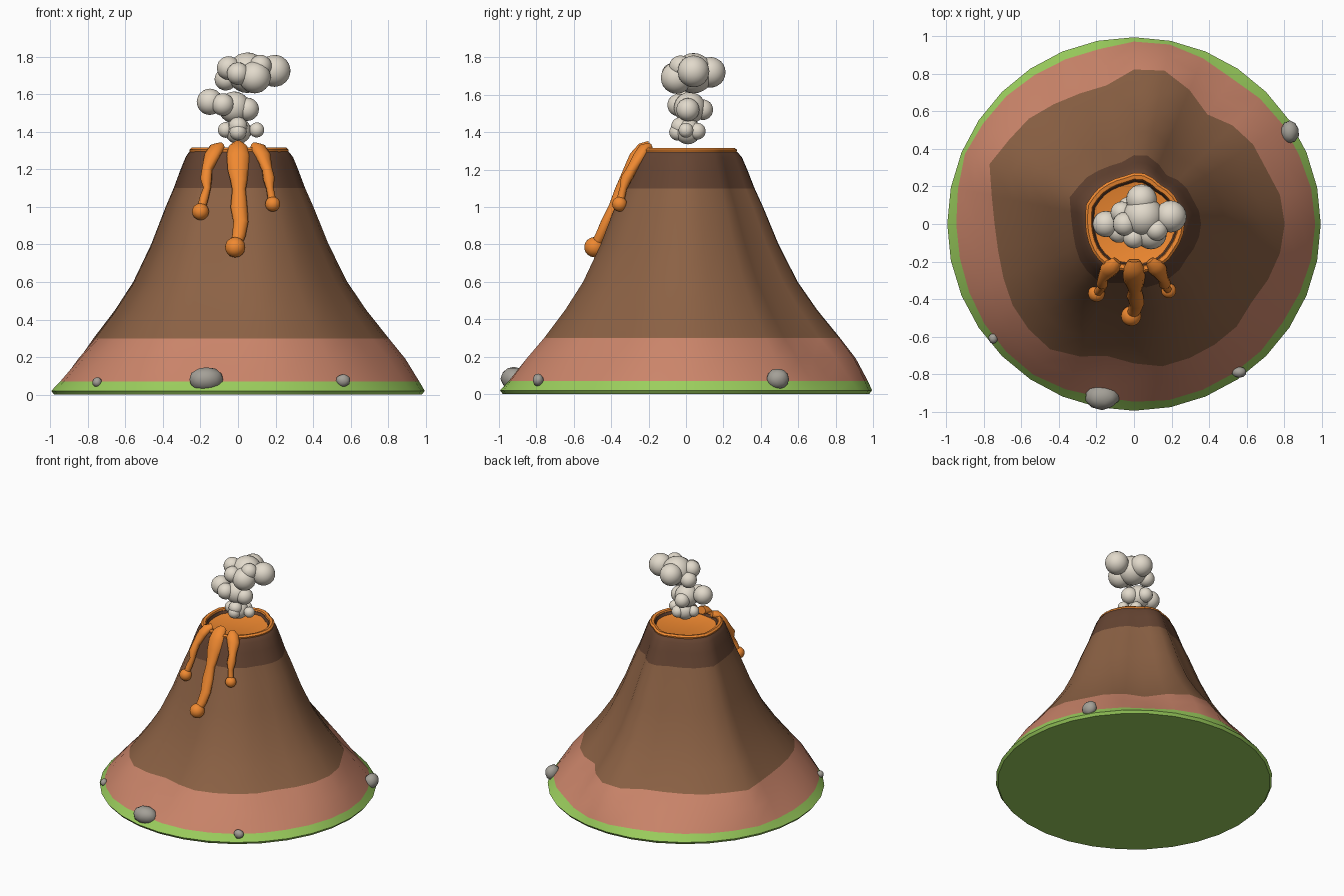
import bpy, bmesh, math, random
from mathutils import Vector

if "Cube" in bpy.data.objects:
    bpy.data.objects.remove(bpy.data.objects["Cube"])

random.seed(4)


def mat(name, r, g, b):
    m = bpy.data.materials.new(name)
    m.diffuse_color = (r, g, b, 1)
    m.use_nodes = True
    m.node_tree.nodes["Principled BSDF"].inputs["Base Color"].default_value = m.diffuse_color
    return m


GRASS = mat("grass", .33, .62, .11)
CLAY = mat("clay", .60, .235, .145)
EARTH = mat("earth", .26, .12, .058)
DARK = mat("dark_earth", .13, .058, .032)
LAVA = mat("lava", .87, .25, .03)
SMOKE = mat("smoke", .76, .70, .60)
STONE = mat("stone", .37, .35, .31)


def finish(name, bm, mats, angle=40):
    bmesh.ops.recalc_face_normals(bm, faces=bm.faces)
    me = bpy.data.meshes.new(name)
    bm.to_mesh(me)
    bm.free()
    for m in mats:
        me.materials.append(m)
    ob = bpy.data.objects.new(name, me)
    bpy.context.collection.objects.link(ob)
    bpy.context.view_layer.objects.active = ob
    ob.select_set(True)
    bpy.ops.object.shade_smooth_by_angle(angle=math.radians(angle))
    ob.select_set(False)
    return ob


# Ridge radius at z = 0.3, every 11.25 degrees from +x
RIDGES = [.80, .79, .76, .76, .74, .70, .77, .83, .82, .75, .75, .765, .79, .80, .83, .77,
          .74, .735, .75, .775, .79, .80, .76, .715, .74, .77, .77, .77, .77, .75, .77, .79]
SEG = len(RIDGES)


def lathe(bm, profile):
    """Rings from (radius, z, ridge strength, material); first and last ring get capped."""
    rings = []
    for r, z, amp, _ in profile:
        ring = []
        for i, f in enumerate(RIDGES):
            a = math.tau * i / SEG
            q = r * (1 + amp * (f / .772 - 1))
            ring.append(bm.verts.new((q * math.cos(a), q * math.sin(a), z)))
        rings.append(ring)
    for k in range(len(rings) - 1):
        for i in range(SEG):
            j = (i + 1) % SEG
            f = bm.faces.new((rings[k][i], rings[k][j], rings[k + 1][j], rings[k + 1][i]))
            f.material_index = profile[k][3]
    bm.faces.new(rings[0]).material_index = profile[0][3]
    bm.faces.new(rings[-1]).material_index = profile[-1][3]


# Mountain with colour bands
bm = bmesh.new()
lathe(bm, [(.98, 0, 0, 0), (.995, .02, 0, 0), (.957, .07, .25, 1), (.87, .19, .7, 1),
           (.775, .3, 1, 2), (.66, .45, 1, 2), (.562, .6, 1, 2), (.466, .8, 1, 2),
           (.388, 1.0, 1, 2), (.345, 1.1, 1, 3), (.31, 1.2, .9, 3), (.285, 1.265, .8, 3),
           (.268, 1.29, .6, 3), (.25, 1.305, .5, 3), (.225, 1.3, .5, 3), (.195, 1.225, .5, 3)])
finish("mountain", bm, [GRASS, CLAY, EARTH, DARK])

# Molten rim and crater pool
bm = bmesh.new()
lathe(bm, [(.24, 1.28, .5, 0), (.262, 1.29, .5, 0), (.265, 1.305, .5, 0), (.252, 1.316, .5, 0),
           (.232, 1.312, .5, 0), (.215, 1.265, .5, 0), (.2, 1.242, .5, 0)])
finish("lava_pool", bm, [LAVA])


def lava_flow(name, path, drop):
    """Flattened tube along (x, y, z, half width), ending in a round drop."""
    bm = bmesh.new()
    n, rings = 10, []
    pts = [Vector(p[:3]) for p in path]
    for k, p in enumerate(pts):
        t = (pts[min(k + 1, len(pts) - 1)] - pts[max(k - 1, 0)]).normalized()
        side = Vector((0, 0, 1)).cross(Vector((p.x, p.y, 0))).normalized()
        side = (side - t * side.dot(t)).normalized()
        out = side.cross(t)
        w = path[k][3]
        h = min(w, .03)
        rings.append([bm.verts.new(p + side * w * math.cos(math.tau * i / n)
                                   + out * h * math.sin(math.tau * i / n)) for i in range(n)])
    for a, b in zip(rings, rings[1:]):
        for i in range(n):
            j = (i + 1) % n
            bm.faces.new((a[i], a[j], b[j], b[i]))
    bm.faces.new(rings[0])
    bm.faces.new(rings[-1])
    ret = bmesh.ops.create_icosphere(bm, subdivisions=3, radius=drop)
    bmesh.ops.translate(bm, verts=ret["verts"], vec=pts[-1])
    finish(name, bm, [LAVA], 50)


# Three lava flows
lava_flow("lava_flow_centre", [(0, -.195, 1.325, .035), (0, -.235, 1.315, .054), (0, -.275, 1.27, .06),
                               (0, -.305, 1.2, .055), (.005, -.33, 1.14, .045), (.005, -.352, 1.09, .036),
                               (.005, -.385, 1.0, .045), (.015, -.425, .92, .04), (.005, -.455, .85, .036),
                               (-.015, -.49, .785, .028)], .054)
lava_flow("lava_flow_left", [(-.09, -.195, 1.32, .025), (-.115, -.225, 1.31, .045), (-.14, -.25, 1.27, .045),
                             (-.165, -.285, 1.2, .028), (-.17, -.32, 1.15, .032), (-.165, -.335, 1.1, .02),
                             (-.18, -.35, 1.05, .024), (-.2, -.37, .975, .022)], .045)
lava_flow("lava_flow_right", [(.085, -.195, 1.32, .025), (.11, -.225, 1.31, .045), (.135, -.25, 1.27, .045),
                              (.155, -.29, 1.2, .028), (.165, -.32, 1.15, .032), (.17, -.335, 1.1, .02),
                              (.185, -.355, 1.015, .022)], .04)

# Smoke column of overlapping puffs (x, y, z, radius)
PUFFS = [(0, .01, 1.405, .07), (0, -.03, 1.43, .05), (-.065, 0, 1.41, .042), (.1, 0, 1.41, .04),
         (.03, .06, 1.405, .045), (.0, -.045, 1.4, .045),
         (-.15, 0, 1.56, .07), (-.08, -.04, 1.545, .06), (-.02, .02, 1.53, .085), (.05, .01, 1.52, .062),
         (-.03, .09, 1.52, .055),
         (.05, .04, 1.715, .108), (.195, .04, 1.725, .085), (.09, -.05, 1.69, .085), (-.05, .0, 1.74, .063),
         (.04, .13, 1.72, .082), (-.065, .06, 1.68, .06), (.0, -.07, 1.71, .06), (.12, -.03, 1.75, .06)]
bm = bmesh.new()
for x, y, z, r in PUFFS:
    ret = bmesh.ops.create_icosphere(bm, subdivisions=3, radius=r)
    bmesh.ops.translate(bm, verts=ret["verts"], vec=(x, y, z))
finish("smoke", bm, [SMOKE])

# Rocks around the foot: position, half sizes
ROCKS = [((-.17, -.92, .08), (.093, .07, .067)), ((.83, .49, .08), (.05, .062, .056)),
         ((-.75, -.61, .066), (.026, .028, .028)), ((.56, -.79, .075), (.038, .03, .034))]
for k, (pos, size) in enumerate(ROCKS):
    bm = bmesh.new()
    bmesh.ops.create_icosphere(bm, subdivisions=2, radius=1)
    for v in bm.verts:
        d = v.co * random.uniform(.95, 1.04)
        v.co = Vector([p + c * s for p, c, s in zip(pos, d, size)])
    finish(f"rock_{k + 1}", bm, [STONE], 50)
